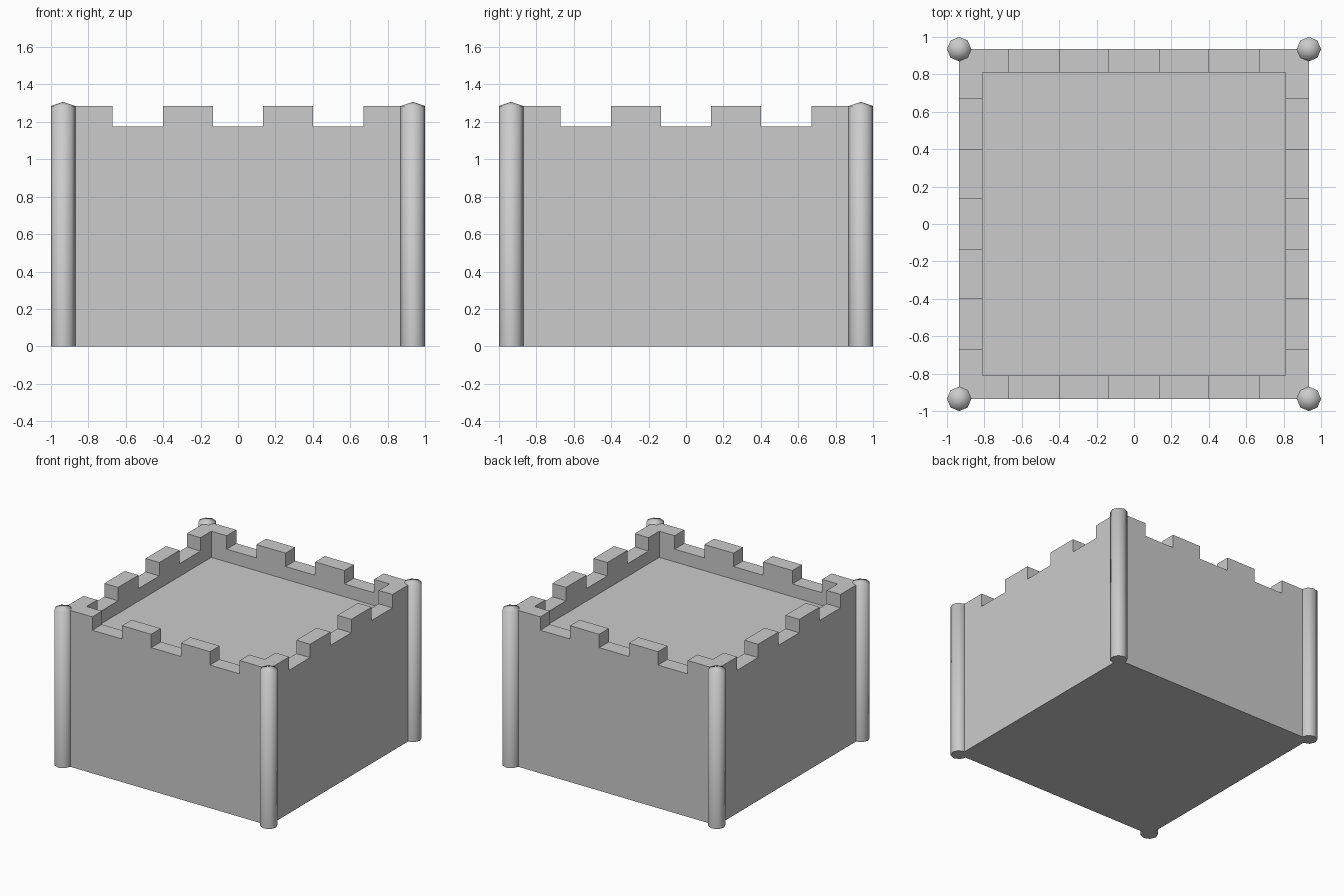
import bpy

if "Cube" in bpy.data.objects:
    bpy.data.objects.remove(bpy.data.objects["Cube"])

HALF, INNER = 0.935, 0.81          # outer and inner wall faces
FLOOR, NOTCH, TOP = 1.07, 1.175, 1.285
RADIUS = 0.065


def box(name, lo, hi):
    bpy.ops.mesh.primitive_cube_add(size=1)
    ob = bpy.context.object
    ob.name = name
    for v in ob.data.vertices:
        v.co = [(lo[i] + hi[i]) / 2 + v.co[i] * (hi[i] - lo[i]) for i in range(3)]
    return ob


def cut(target, cutter):
    cutter.hide_render = True
    mod = target.modifiers.new("cut", 'BOOLEAN')
    mod.operation = 'DIFFERENCE'
    mod.solver = 'EXACT'
    mod.object = cutter
    bpy.context.view_layer.objects.active = target
    bpy.ops.object.modifier_apply(modifier=mod.name)
    bpy.data.objects.remove(cutter, do_unlink=True)


# solid keep with a sunken roof
keep = box("keep_walls", (-HALF, -HALF, 0), (HALF, HALF, TOP))
cut(keep, box("roof_cutter", (-INNER, -INNER, FLOOR), (INNER, INNER, 2)))

# gaps between merlons, cut right across both pairs of walls
for a, b in ((-0.67, -0.40), (-0.135, 0.135), (0.40, 0.67)):
    cut(keep, box("gap_cutter_y", (a, -2, NOTCH), (b, 2, 2)))
    cut(keep, box("gap_cutter_x", (-2, a, NOTCH), (2, b, 2)))


# eight-sided corner pillar with a shallow pointed cap
def pillar(name, x, y):
    n = 8
    bpy.ops.mesh.primitive_cylinder_add(vertices=n, radius=RADIUS, depth=TOP,
                                        end_fill_type='TRIFAN',
                                        location=(x, y, TOP / 2))
    ob = bpy.context.object
    ob.name = name
    for v in ob.data.vertices:
        if v.co.z > 0 and v.co.xy.length < 0.001:
            v.co.z += 0.022
    bpy.ops.object.shade_smooth()
    # keep the flat foot crisp
    for p in ob.data.polygons:
        if p.normal.z < -0.9:
            p.use_smooth = False
    for e in ob.data.edges:
        if all(ob.data.vertices[i].co.z < 0 for i in e.vertices):
            e.use_edge_sharp = True


for sx, side in ((-1, "left"), (1, "right")):
    for sy, end in ((-1, "front"), (1, "back")):
        pillar(f"{end}_{side}_pillar", sx * HALF, sy * HALF)
